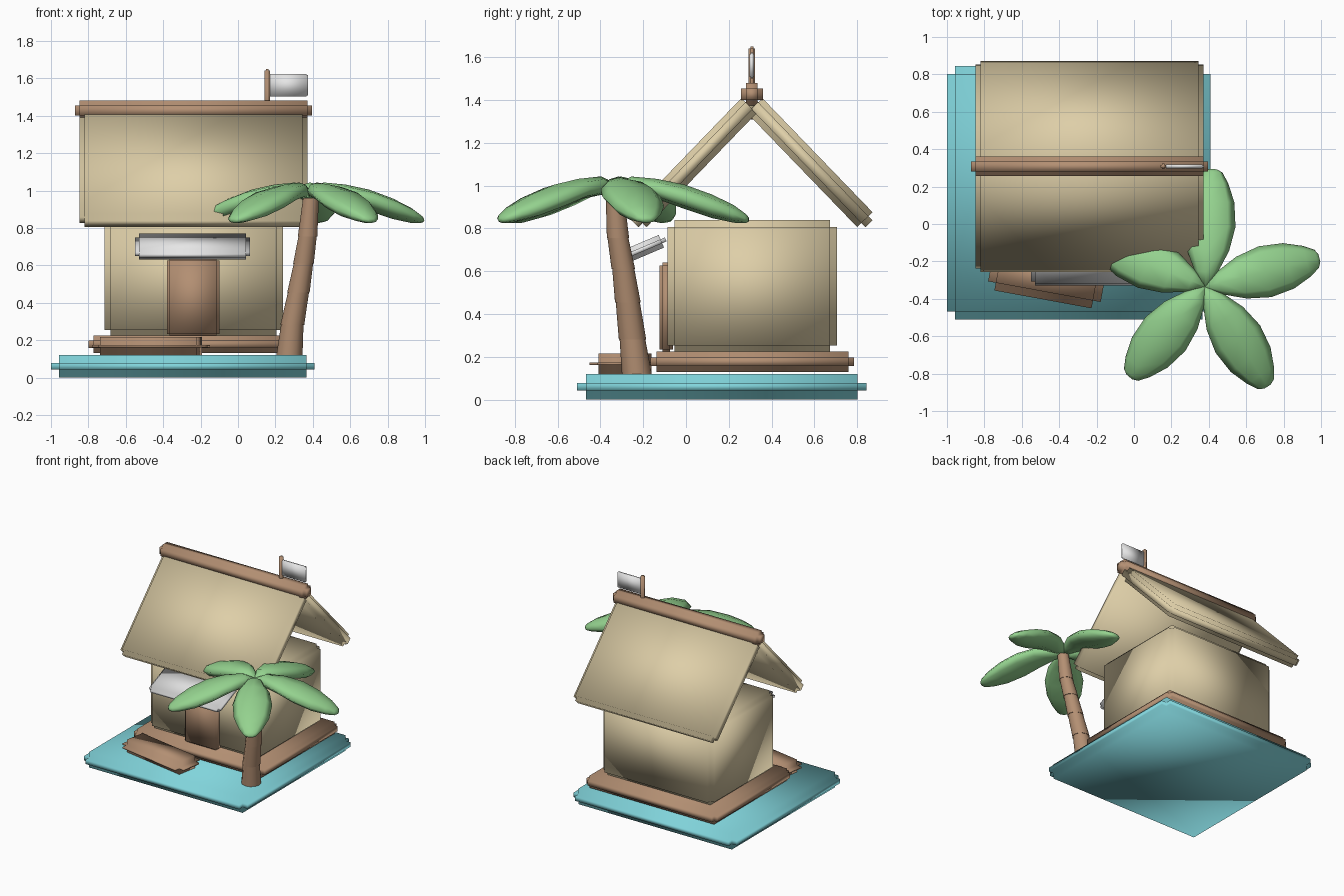
import bpy
import bmesh
from math import radians, sin, cos, pi
from mathutils import Vector, Matrix

cube = bpy.data.objects.get("Cube")
if cube:
    bpy.data.objects.remove(cube, do_unlink=True)


def material(name, rgb):
    m = bpy.data.materials.new(name)
    m.use_nodes = True
    m.diffuse_color = (*rgb, 1)
    for n in m.node_tree.nodes:
        if n.type == 'BSDF_PRINCIPLED':
            n.inputs["Base Color"].default_value = (*rgb, 1)
    return m


straw = material("straw", (0.73, 0.62, 0.39))
wood = material("wood", (0.45, 0.275, 0.17))
water = material("turquoise", (0.22, 0.66, 0.71))
leaf_green = material("leaf green", (0.30, 0.65, 0.275))
pale = material("pale grey", (0.79, 0.79, 0.79))


def finish(name, bm, mat, matrix=None):
    """Turn a bmesh into a smooth-shaded object."""
    bmesh.ops.recalc_face_normals(bm, faces=bm.faces)
    for f in bm.faces:
        f.smooth = True
    me = bpy.data.meshes.new(name)
    bm.to_mesh(me)
    bm.free()
    me.materials.append(mat)
    ob = bpy.data.objects.new(name, me)
    bpy.context.collection.objects.link(ob)
    if matrix:
        ob.matrix_world = matrix
    return ob


def notched_box(name, centre, half, notch, mat, axis='X', angle=0.0):
    """Box whose edges are cut back by a square step."""
    bm = bmesh.new()
    bmesh.ops.create_cube(bm, size=2)
    bmesh.ops.scale(bm, vec=[h - notch for h in half], verts=bm.verts)
    bm.normal_update()
    new = bmesh.ops.extrude_discrete_faces(bm, faces=bm.faces[:])["faces"]
    for f in new:
        f.normal_update()
        bmesh.ops.translate(bm, vec=f.normal * notch, verts=f.verts[:])
    turn = Matrix.Rotation(radians(angle), 4, axis)
    return finish(name, bm, mat, Matrix.Translation(centre) @ turn)


def span_box(name, lo, hi, notch, mat):
    lo, hi = Vector(lo), Vector(hi)
    return notched_box(name, (lo + hi) / 2, (hi - lo) / 2, notch, mat)


def loft(bm, rings):
    """Skin a list of point rings and close both ends."""
    rows = [[bm.verts.new(p) for p in ring] for ring in rings]
    n = len(rows[0])
    for a, b in zip(rows, rows[1:]):
        for i in range(n):
            j = (i + 1) % n
            bm.faces.new((a[i], a[j], b[j], b[i]))
    bm.faces.new(rows[0][::-1])
    bm.faces.new(rows[-1])


# Ground, floor, walls and door
span_box("water_base", (-1.0, -0.51, 0), (0.41, 0.845, 0.12), 0.043, water)
span_box("floor", (-0.80, -0.165, 0.13), (0.326, 0.786, 0.224), 0.027, wood)
span_box("walls", (-0.715, -0.087, 0.22), (0.24, 0.707, 0.84), 0.034, straw)
span_box("door", (-0.38, -0.125, 0.22), (-0.10, -0.06, 0.64), 0.014, wood)
notched_box("step", (-0.465, -0.285, 0.168), (0.306, 0.12, 0.048), 0.042,
            wood, 'Z', -10.4)
notched_box("awning", (-0.243, -0.21, 0.70), (0.308, 0.125, 0.032), 0.022,
            pale, 'X', 23)

# Two thatch slabs leaning on the ridge
PITCH, LENGTH, RIDGE_Y = 46, 0.795, 0.308
for name, side in (("roof_front", -1), ("roof_back", 1)):
    eave = Vector((-0.238, RIDGE_Y + side * 0.547, 0.822))
    up = Vector((0, -side * cos(radians(PITCH)), sin(radians(PITCH))))
    notched_box(name, eave + up * LENGTH / 2, (0.61, LENGTH / 2, 0.05), 0.027,
                straw, 'X', -side * PITCH)

# Ridge beam and flag
span_box("ridge_beam", (-0.872, RIDGE_Y - 0.052, 1.375),
         (0.396, RIDGE_Y + 0.052, 1.48), 0.025, wood)
span_box("flag_pole", (0.142, RIDGE_Y - 0.015, 1.31),
         (0.172, RIDGE_Y + 0.015, 1.65), 0.008, wood)
span_box("flag", (0.165, RIDGE_Y - 0.011, 1.502),
         (0.373, RIDGE_Y + 0.011, 1.623), 0.006, pale)

# Palm trunk: stacked tapering pieces along a leaning path (x, y, z, radius)
path = [(0.275, -0.23, 0.12, 0.07), (0.29, -0.25, 0.28, 0.064),
        (0.323, -0.272, 0.455, 0.06), (0.35, -0.293, 0.61, 0.055),
        (0.372, -0.318, 0.755, 0.052), (0.39, -0.333, 0.96, 0.045)]
bm = bmesh.new()
for a, b in zip(path, path[1:]):
    rings = []
    for x, y, z, r in (a, (*b[:3], b[3] * 0.94)):
        rings.append([(x + r * cos(t * pi / 6), y + r * sin(t * pi / 6), z)
                      for t in range(12)])
    loft(bm, rings)
trunk = finish("palm_trunk", bm, wood)
bpy.context.view_layer.objects.active = trunk
trunk.select_set(True)
bpy.ops.object.shade_smooth_by_angle(angle=radians(45))
trunk.select_set(False)

# Palm leaves: drooping lofts (reach, height, half width, half thickness)
profile = [(0.0, 0.985, 0.01, 0.02), (0.08, 1.0, 0.062, 0.043),
           (0.20, 0.985, 0.115, 0.047), (0.33, 0.948, 0.14, 0.057),
           (0.46, 0.903, 0.125, 0.055), (0.56, 0.868, 0.085, 0.041),
           (0.615, 0.847, 0.05, 0.022), (0.63, 0.842, 0.02, 0.01)]
for k in range(5):
    bm = bmesh.new()
    loft(bm, [[(r, w * cos(t * pi / 4), z + h * sin(t * pi / 4))
               for t in range(8)] for r, z, w, h in profile])
    turn = Matrix.Rotation(radians(14 + 72 * k), 4, 'Z')
    finish("palm_leaf_%d" % (k + 1), bm, leaf_green,
           Matrix.Translation((0.38, -0.335, 0)) @ turn)
